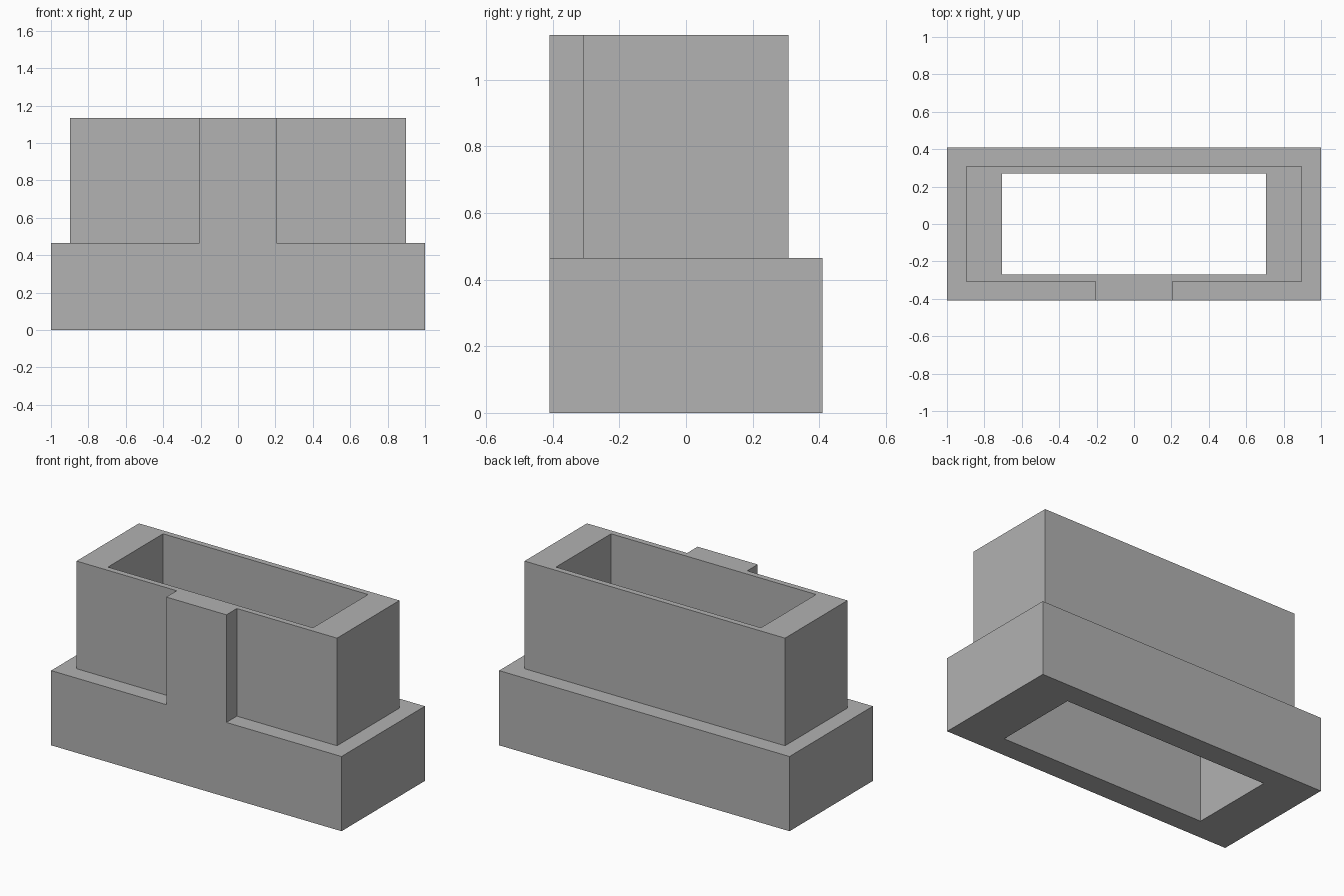
import bpy
import bmesh

cube = bpy.data.objects.get("Cube")
if cube:
    bpy.data.objects.remove(cube, do_unlink=True)

BASE_X, BASE_Y = 1.0, 0.41
TOWER_X, TOWER_Y = 0.897, 0.307
HOLE_X, HOLE_Y = 0.706, 0.271
RIB_X = 0.207
STEP_Z, TOP_Z = 0.465, 1.135

grey = bpy.data.materials.new("plain grey")
grey.use_nodes = True
colour = (0.445, 0.445, 0.445, 1)
grey.diffuse_color = colour
grey.node_tree.nodes["Principled BSDF"].inputs["Base Color"].default_value = colour


def rectangle(x, y):
    return [(-x, -y), (x, -y), (x, y), (-x, y)]


def prism(name, outline, bottom, top):
    """Extrude a flat outline between two heights."""
    bm = bmesh.new()
    face = bm.faces.new([bm.verts.new((x, y, bottom)) for x, y in outline])
    result = bmesh.ops.extrude_face_region(bm, geom=[face])
    for item in result["geom"]:
        if isinstance(item, bmesh.types.BMVert):
            item.co.z = top
    bmesh.ops.recalc_face_normals(bm, faces=bm.faces)
    mesh = bpy.data.meshes.new(name)
    bm.to_mesh(mesh)
    bm.free()
    mesh.materials.append(grey)
    obj = bpy.data.objects.new(name, mesh)
    bpy.context.collection.objects.link(obj)
    return obj


def combine(target, helper, operation):
    """Apply a boolean and discard the helper solid."""
    helper.hide_render = True
    mod = target.modifiers.new(operation.lower(), 'BOOLEAN')
    mod.operation = operation
    mod.solver = 'EXACT'
    mod.object = helper
    bpy.context.view_layer.objects.active = target
    bpy.ops.object.modifier_apply(modifier=mod.name)
    bpy.data.objects.remove(helper, do_unlink=True)


# Wide base
housing = prism("stepped_housing", rectangle(BASE_X, BASE_Y), 0, STEP_Z)

# Narrower upper block with a front rib flush with the base
tower_outline = [
    (-TOWER_X, -TOWER_Y), (-RIB_X, -TOWER_Y), (-RIB_X, -BASE_Y),
    (RIB_X, -BASE_Y), (RIB_X, -TOWER_Y), (TOWER_X, -TOWER_Y),
    (TOWER_X, TOWER_Y), (-TOWER_X, TOWER_Y),
]
tower = prism("upper_block", tower_outline, STEP_Z, TOP_Z)
combine(housing, tower, 'UNION')

# Rectangular opening through the full height
opening = prism("opening_cutter", rectangle(HOLE_X, HOLE_Y), -0.1, TOP_Z + 0.1)
combine(housing, opening, 'DIFFERENCE')
